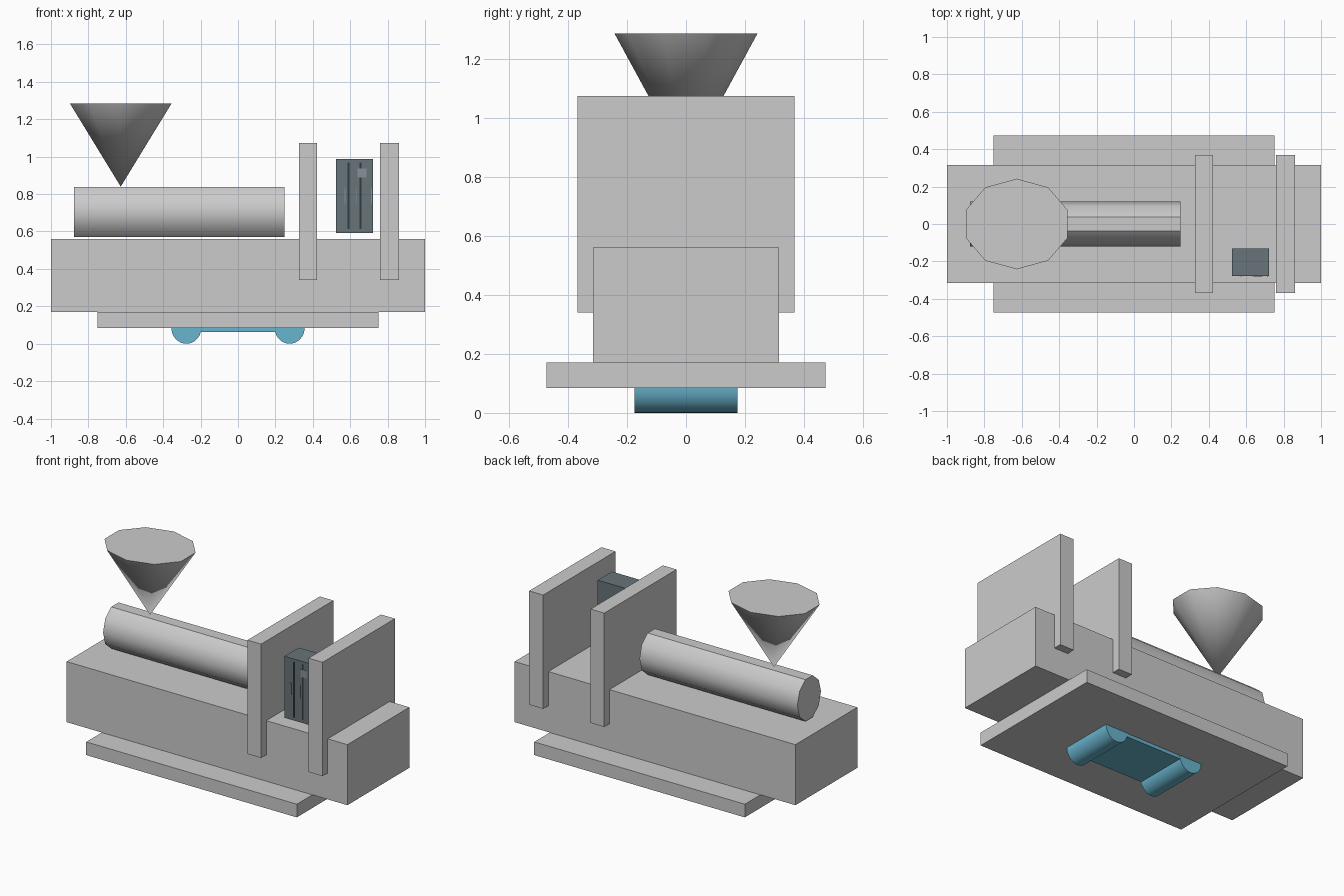
import bpy
import math
from mathutils import Matrix

if "Cube" in bpy.data.objects:
    bpy.data.objects.remove(bpy.data.objects["Cube"])


def material(name, color):
    m = bpy.data.materials.new(name)
    m.diffuse_color = (*color, 1)
    m.use_nodes = True
    m.node_tree.nodes["Principled BSDF"].inputs["Base Color"].default_value = m.diffuse_color
    return m


BLUE = material("blue", (0.14, 0.46, 0.62))
SLATE = material("slate", (0.138, 0.178, 0.195))
DARK = material("dark_slate", (0.03, 0.045, 0.05))
LIGHT = material("light_slate", (0.24, 0.29, 0.31))


def finish(obj, name, mat=None, smooth=None):
    obj.name = name
    if mat:
        obj.data.materials.append(mat)
    if smooth:
        bpy.ops.object.shade_smooth_by_angle(angle=math.radians(smooth))
    return obj


def box(name, x, y, z, mat=None):
    """Box from (min, max) ranges."""
    bpy.ops.mesh.primitive_cube_add(size=1)
    obj = bpy.context.object
    size = [r[1] - r[0] for r in (x, y, z)]
    mid = [(r[0] + r[1]) / 2 for r in (x, y, z)]
    obj.data.transform(Matrix.Translation(mid) @ Matrix.Diagonal((*size, 1)))
    return finish(obj, name, mat)


def prism_y(name, profile, y0, y1, mat):
    """Extrude an x-z profile (counter-clockwise seen from the front) along y."""
    n = len(profile)
    verts = [(x, y, z) for y in (y0, y1) for x, z in profile]
    faces = [tuple(range(n)), tuple(range(2 * n - 1, n - 1, -1))]
    faces += [(i, i + n, (i + 1) % n + n, (i + 1) % n) for i in range(n)]
    mesh = bpy.data.meshes.new(name)
    mesh.from_pydata(verts, [], faces)
    obj = bpy.data.objects.new(name, mesh)
    bpy.context.collection.objects.link(obj)
    bpy.ops.object.select_all(action='DESELECT')
    obj.select_set(True)
    bpy.context.view_layer.objects.active = obj
    return finish(obj, name, mat, 40)


# Machine bed and base plate
box("machine_bed", (-1, 1), (-0.315, 0.315), (0.17, 0.56))
box("base_plate", (-0.75, 0.75), (-0.473, 0.473), (0.085, 0.17))

# Upright clamp plates
for name, x in (("fixed_plate", (0.325, 0.422)), ("moving_plate", (0.76, 0.86))):
    box(name, x, (-0.368, 0.368), (0.34, 1.073))

# Ten-sided barrel lying along x
bpy.ops.mesh.primitive_cylinder_add(vertices=10, radius=1, depth=1.125)
barrel = bpy.context.object
barrel.data.transform(Matrix.Translation((-0.315, 0, 0.705))
                      @ Matrix.Diagonal((1, 0.12, 0.141, 1))
                      @ Matrix.Rotation(math.pi / 2, 4, 'Y'))
finish(barrel, "barrel", smooth=40)

# Ten-sided hopper cone, point down
bpy.ops.mesh.primitive_cone_add(vertices=10, radius1=0, radius2=1, depth=0.445)
hopper = bpy.context.object
hopper.data.transform(Matrix.Translation((-0.627, 0, 1.0625))
                      @ Matrix.Diagonal((0.286, 0.242, 1, 1)))
finish(hopper, "hopper", smooth=40)

# Cabinet with door gaps, handles and a small panel on its front
F = -0.277
box("cabinet", (0.525, 0.722), (F, -0.132), (0.592, 0.988), SLATE)
for i, x in enumerate((0.59, 0.655)):
    box(f"door_gap_{i + 1}", (x - 0.005, x + 0.005), (F - 0.001, F + 0.01),
        (0.612, 0.968), DARK)
for i, x in enumerate((0.571, 0.635, 0.714)):
    box(f"door_handle_{i + 1}", (x - 0.0025, x + 0.0025), (F - 0.005, F + 0.01),
        (0.75, 0.83), LIGHT)
box("cabinet_panel", (0.64, 0.686), (F - 0.003, F + 0.01), (0.888, 0.936), LIGHT)

# Half-round feet and the strip joining them
for side, cx in (("left", -0.276), ("right", 0.276)):
    arc = [(cx + 0.08 * math.cos(math.pi + math.pi * i / 16),
            0.085 - 0.085 * math.sin(math.pi * i / 16)) for i in range(17)]
    prism_y(f"{side}_foot", arc, -0.175, 0.175, BLUE)
box("foot_strip", (-0.21, 0.21), (-0.173, 0.173), (0.063, 0.085), BLUE)
